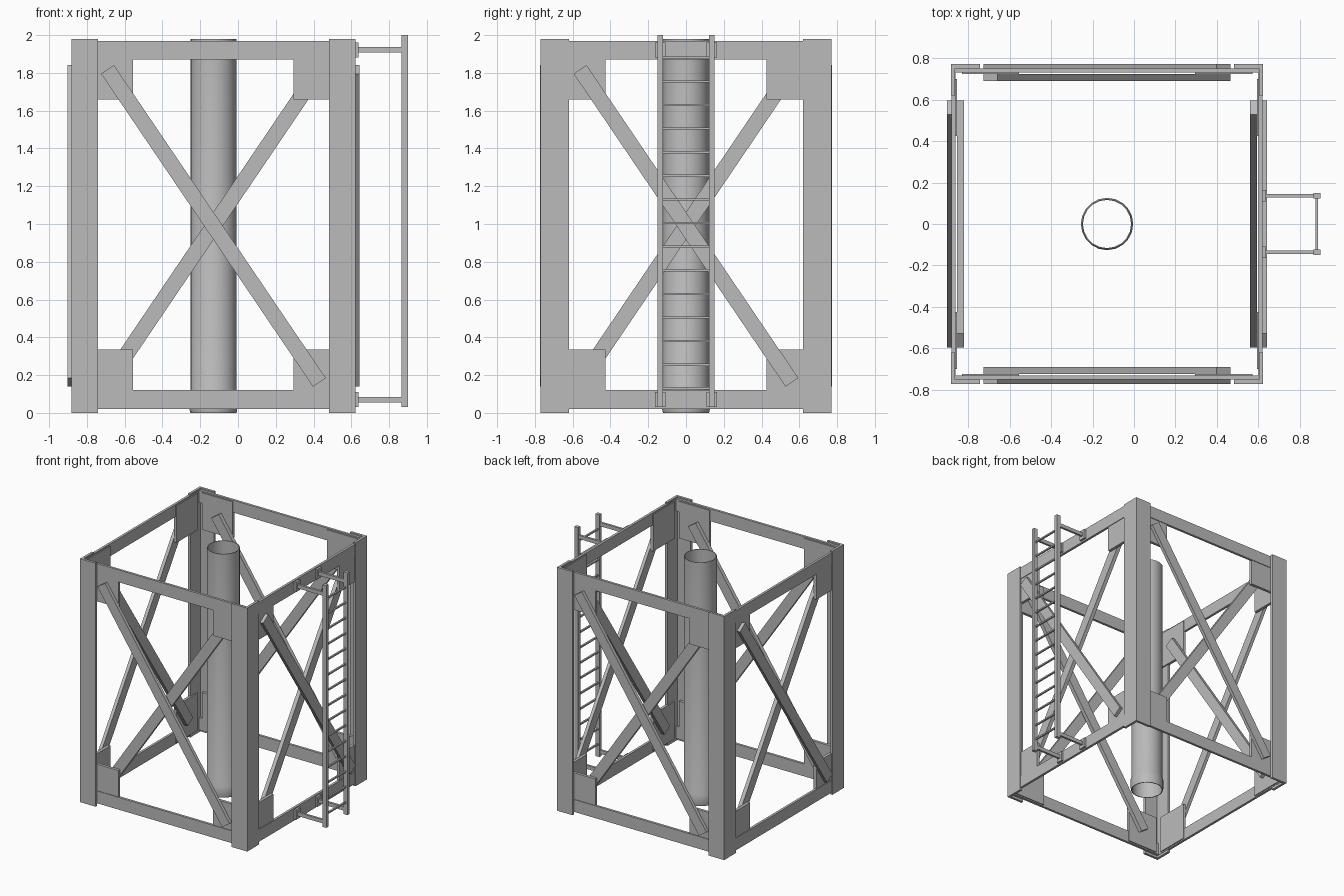
import bpy, math
from mathutils import Matrix, Vector

old = bpy.data.objects.get("Cube")
if old:
    bpy.data.objects.remove(old, do_unlink=True)

CX = -0.13      # centre line of the tower
MID = 0.99      # mid height of the bracing


def make_material(name, rgb):
    mat = bpy.data.materials.new(name)
    mat.use_nodes = True
    mat.diffuse_color = (*rgb, 1)
    mat.node_tree.nodes["Principled BSDF"].inputs["Base Color"].default_value = (*rgb, 1)
    return mat


steel = make_material("grey_steel", (0.5, 0.5, 0.5))


def add_mesh(name, verts, faces, matrix=Matrix()):
    mesh = bpy.data.meshes.new(name)
    mesh.from_pydata([matrix @ Vector(v) for v in verts], [], faces)
    mesh.materials.append(steel)
    mesh.update()
    obj = bpy.data.objects.new(name, mesh)
    bpy.context.collection.objects.link(obj)
    return obj


def prism(name, outline, z0, z1, matrix=Matrix()):
    """Extrude a counter-clockwise xy outline from z0 to z1."""
    n = len(outline)
    verts = [(x, y, z) for z in (z0, z1) for x, y in outline]
    faces = [(i, (i + 1) % n, n + (i + 1) % n, n + i) for i in range(n)]
    faces += [tuple(reversed(range(n))), tuple(range(n, 2 * n))]
    return add_mesh(name, verts, faces, matrix)


def box(name, xs, ys, zs, matrix=Matrix()):
    (x0, x1), (y0, y1) = xs, ys
    return prism(name, [(x0, y0), (x1, y0), (x1, y1), (x0, y1)], *zs, matrix)


# Corner legs: angle sections, one per quadrant
HX, HY, T = 0.7525, 0.77, 0.02
for sx, end in ((-1, "right"), (1, "left")):
    for sy, side in ((-1, "front"), (1, "back")):
        angle = [(HX, HY), (HX - 0.14, HY), (HX - 0.14, HY - T),
                 (HX - T, HY - T), (HX - T, HY - 0.15), (HX, HY - 0.15)]
        outline = [(CX + sx * x, sy * y) for x, y in angle]
        if sx * sy < 0:
            outline.reverse()
        # the listed angle runs counter-clockwise in the first quadrant
        prism(f"{side}_{end}_leg", outline, 0, 1.98)

# Four identical walls: beams, gusset plates and crossed braces
for k, side in enumerate(("front", "left", "back", "right")):
    wall = Matrix.Translation((CX, 0, 0)) @ Matrix.Rotation(k * math.pi / 2, 4, "Z")
    for level, z in (("bottom", 0.02), ("top", 1.87)):
        box(f"{side}_{level}_beam", (-0.74, 0.74), (-0.75, -0.73), (z, z + 0.1), wall)
    for level, zs in (("bottom", (0.03, 0.335)), ("top", (1.66, 1.96))):
        for s, end in ((-1, "a"), (1, "b")):
            box(f"{side}_{level}_gusset_{end}", sorted((s * 0.7, s * 0.425)),
                (-0.745, -0.722), zs, wall)
    lean = math.atan2(0.56, 0.827)
    for name, s, ys in (("outer", -1, (-0.772, -0.745)), ("inner", 1, (-0.722, -0.69))):
        tilt = wall @ Matrix.Translation((0, 0, MID)) @ Matrix.Rotation(s * lean, 4, "Y")
        box(f"{side}_{name}_brace", (-0.041, 0.041), ys, (-1, 1), tilt)

# Central pipe: open tube with a slightly wider foot
profile = [(0.122, 0), (0.126, 0.015), (0.126, 0.09), (0.121, 0.1), (0.121, 1.98),
           (0.116, 1.98), (0.116, 0)]
SIDES, P = 20, len(profile)
verts, faces = [], []
for i in range(SIDES):
    a = 2 * math.pi * i / SIDES
    verts += [(CX + r * math.cos(a), r * math.sin(a), z) for r, z in profile]
    j = (i + 1) % SIDES
    for p in range(P):
        q = (p + 1) % P
        faces.append((i * P + p, j * P + p, j * P + q, i * P + q))
pipe = add_mesh("central_pipe", verts, faces)
bpy.context.view_layer.objects.active = pipe
pipe.select_set(True)
bpy.ops.object.shade_smooth_by_angle(angle=math.radians(30))

# Ladder: rails, wall pads, stand-off arms and rungs
for s, end in ((-1, "front"), (1, "back")):
    def span(a, b):
        return sorted((s * a, s * b))
    box(f"ladder_{end}_rail", (0.865, 0.9), span(0.122, 0.15), (0.03, 2.0))
    for level, z in (("bottom", 0.07), ("top", 1.922)):
        box(f"ladder_{end}_{level}_arm", (0.63, 0.87), span(0.127, 0.145),
            (z - 0.015, z + 0.015))
        box(f"ladder_{end}_{level}_pad", (0.615, 0.637), span(0.108, 0.164),
            (z - 0.04, z + 0.04))
for i in range(15):
    z = 0.13 + i * 0.125
    box(f"ladder_rung_{i + 1}", (0.874, 0.888), (-0.125, 0.125), (z - 0.006, z + 0.006))
